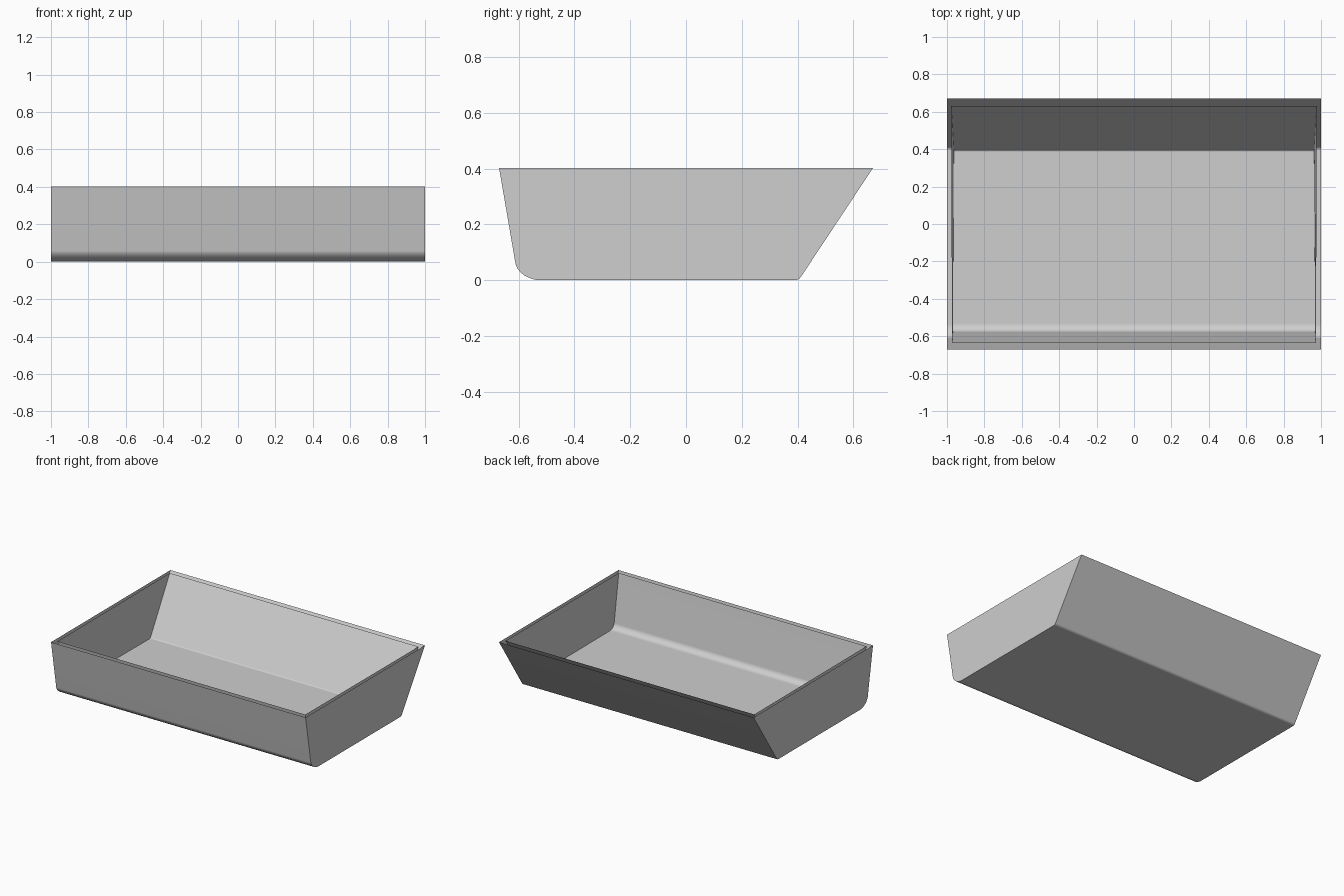
import bpy
import bmesh
import math

cube = bpy.data.objects.get("Cube")
if cube:
    bpy.data.objects.remove(cube, do_unlink=True)

grey = bpy.data.materials.new("plain grey")
grey.use_nodes = True
colour = (0.62, 0.62, 0.62, 1)
grey.diffuse_color = colour
grey.node_tree.nodes["Principled BSDF"].inputs["Base Color"].default_value = colour


def make_shell(name, profile, half_width, outward):
    """Open-topped trough: a side profile swept across x, with two end walls."""
    bm = bmesh.new()
    left = [bm.verts.new((half_width(y, z), y, z)) for y, z in profile]
    right = [bm.verts.new((-half_width(y, z), y, z)) for y, z in profile]
    for i in range(len(profile) - 1):
        bm.faces.new((right[i], left[i], left[i + 1], right[i + 1]))
    bm.faces.new(right)
    bm.faces.new(left[::-1])
    if outward:
        bmesh.ops.reverse_faces(bm, faces=bm.faces[:])
    mesh = bpy.data.meshes.new(name)
    bm.to_mesh(mesh)
    bm.free()
    mesh.materials.append(grey)
    obj = bpy.data.objects.new(name, mesh)
    bpy.context.collection.objects.link(obj)

    # Smooth bends, flat walls, sharp end edges
    bpy.ops.object.select_all(action='DESELECT')
    obj.select_set(True)
    bpy.context.view_layer.objects.active = obj
    bpy.ops.object.shade_smooth_by_angle(angle=math.radians(40))
    weighted = obj.modifiers.new("flat walls", 'WEIGHTED_NORMAL')
    weighted.keep_sharp = True
    return obj


RIM = 0.402

# Outer wall: steep rounded front, sloping back
outer_profile = [(-0.67, RIM), (-0.611, 0.058), (-0.605, 0.043), (-0.594, 0.029),
                 (-0.579, 0.017), (-0.561, 0.008), (-0.535, 0),
                 (0.394, 0), (0.405, 0.004), (0.412, 0.012), (0.67, RIM)]
make_shell("outer_shell", outer_profile, lambda y, z: 1.0, True)

# Inner wall: separate sheet, leaving an open gap at the rim
inner_profile = [(-0.635, RIM), (-0.578, 0.07), (-0.572, 0.055), (-0.561, 0.043),
                 (-0.547, 0.036), (-0.53, 0.033),
                 (0.386, 0.033), (0.392, 0.036), (0.396, 0.041), (0.63, RIM)]


def inner_width(y, z):
    # End walls lean outwards slightly towards the rim, most at the back
    back = (y + 0.6) / 1.2
    height = z / RIM
    return 0.968 - 0.007 * back + (0.005 + 0.011 * back) * height


make_shell("inner_liner", inner_profile, inner_width, False)
